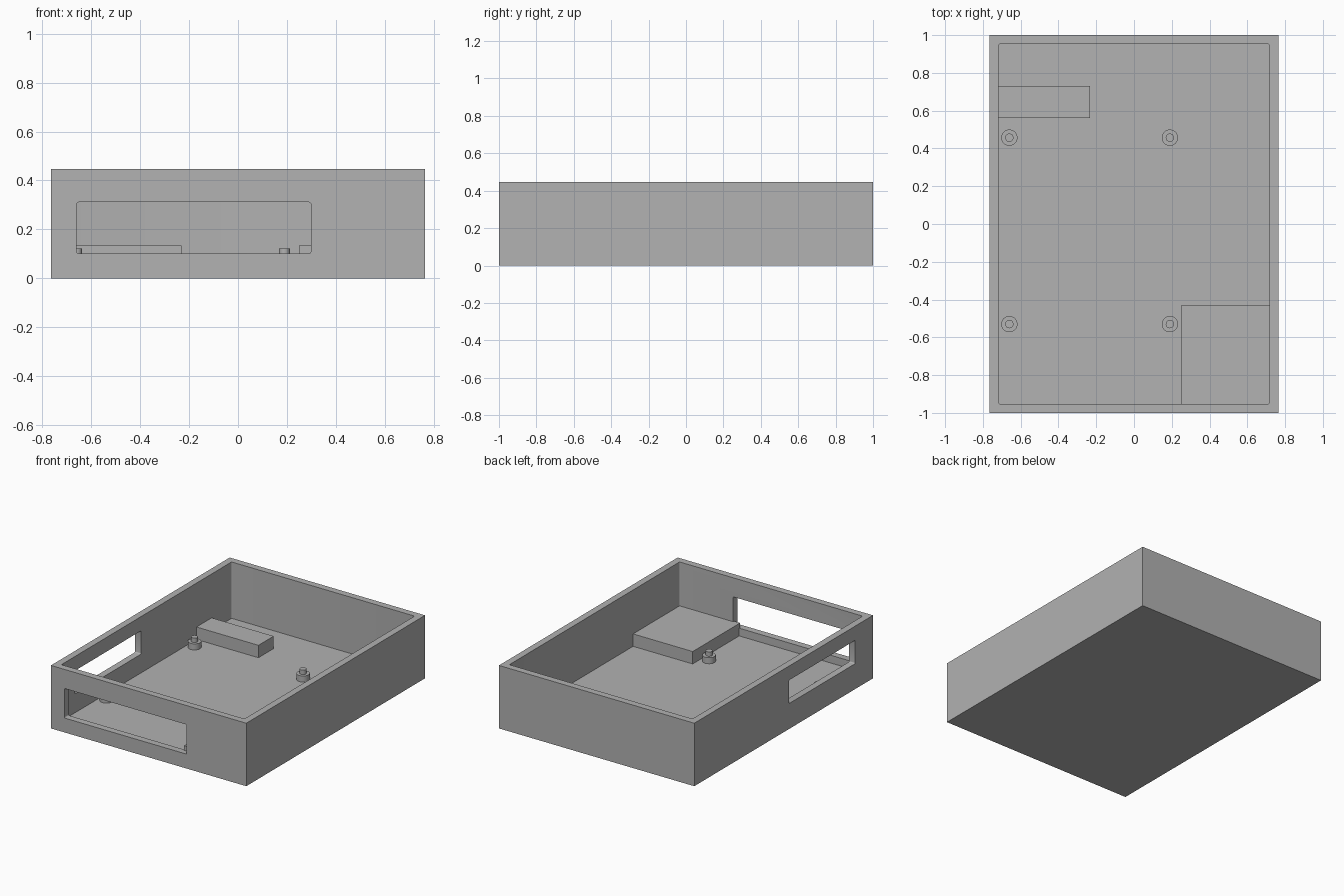
import bpy
import bmesh
from mathutils import Matrix, Vector

if "Cube" in bpy.data.objects:
    bpy.data.objects.remove(bpy.data.objects["Cube"])

GREY = (0.445, 0.445, 0.445, 1)
grey = bpy.data.materials.new("plain grey")
grey.use_nodes = True
grey.diffuse_color = GREY
grey.node_tree.nodes["Principled BSDF"].inputs["Base Color"].default_value = GREY

HALF_X, HALF_Y, HEIGHT = 0.765, 1.0, 0.446
WALL = 0.048
IN_X, IN_Y = HALF_X - WALL, HALF_Y - WALL
FLOOR = 0.047
SINK = 0.01  # how far parts are embedded in the tray


def add_object(name, bm):
    mesh = bpy.data.meshes.new(name)
    bm.to_mesh(mesh)
    bm.free()
    mesh.materials.append(grey)
    obj = bpy.data.objects.new(name, mesh)
    bpy.context.collection.objects.link(obj)
    return obj


def box(name, low, high, round_axis=None, radius=0.008):
    """Box between two corners, optionally rounded on edges along one axis."""
    low, high = Vector(low), Vector(high)
    bm = bmesh.new()
    bmesh.ops.create_cube(bm, size=1)
    bmesh.ops.scale(bm, vec=high - low, verts=bm.verts)
    bmesh.ops.translate(bm, vec=(low + high) / 2, verts=bm.verts)
    if round_axis is not None:
        edges = [e for e in bm.edges
                 if abs((e.verts[0].co - e.verts[1].co).normalized()[round_axis]) > 0.9]
        bmesh.ops.bevel(bm, geom=edges, offset=radius, segments=4,
                        profile=0.5, affect='EDGES')
    return add_object(name, bm)


def smooth(obj):
    bpy.ops.object.select_all(action='DESELECT')
    obj.select_set(True)
    bpy.context.view_layer.objects.active = obj
    bpy.ops.object.shade_smooth_by_angle()


def cut(target, cutter):
    cutter.hide_render = True
    mod = target.modifiers.new(cutter.name, 'BOOLEAN')
    mod.operation = 'DIFFERENCE'
    mod.solver = 'EXACT'
    mod.object = cutter
    bpy.context.view_layer.objects.active = target
    bpy.ops.object.modifier_apply(modifier=mod.name)
    bpy.data.objects.remove(cutter)


# Open tray with a softly rounded cavity
tray = box("tray", (-HALF_X, -HALF_Y, 0), (HALF_X, HALF_Y, HEIGHT))
cut(tray, box("cavity", (-IN_X, -IN_Y, FLOOR), (IN_X, IN_Y, HEIGHT + 0.1), 2))

# Openings through the front wall and one side wall
cut(tray, box("front_opening", (-0.66, -1.1, 0.102), (0.298, -0.9, 0.311), 1))
cut(tray, box("side_opening", (-0.85, -0.80, 0.18), (-0.68, -0.06, 0.345), 0))
smooth(tray)

# Raised blocks against the walls
BLOCK_TOP = 0.135
box("rear_block", (-IN_X - SINK, 0.56, FLOOR - SINK), (-0.232, 0.73, BLOCK_TOP))
box("corner_block", (0.25, -IN_Y - SINK, FLOOR - SINK),
    (IN_X + SINK, -0.432, BLOCK_TOP))


# Stepped standoffs: wide base with a narrow locating pin
def standoff(name, x, y):
    bm = bmesh.new()
    for radius, low, high in ((0.043, FLOOR - SINK, 0.09), (0.022, 0.085, 0.121)):
        bmesh.ops.create_cone(
            bm, cap_ends=True, segments=32, radius1=radius, radius2=radius,
            depth=high - low, matrix=Matrix.Translation((x, y, (low + high) / 2)))
    smooth(add_object(name, bm))


for side, x in (("right", -0.66), ("left", 0.19)):
    for end, y in (("front", -0.53), ("rear", 0.457)):
        standoff(f"{end}_{side}_standoff", x, y)
